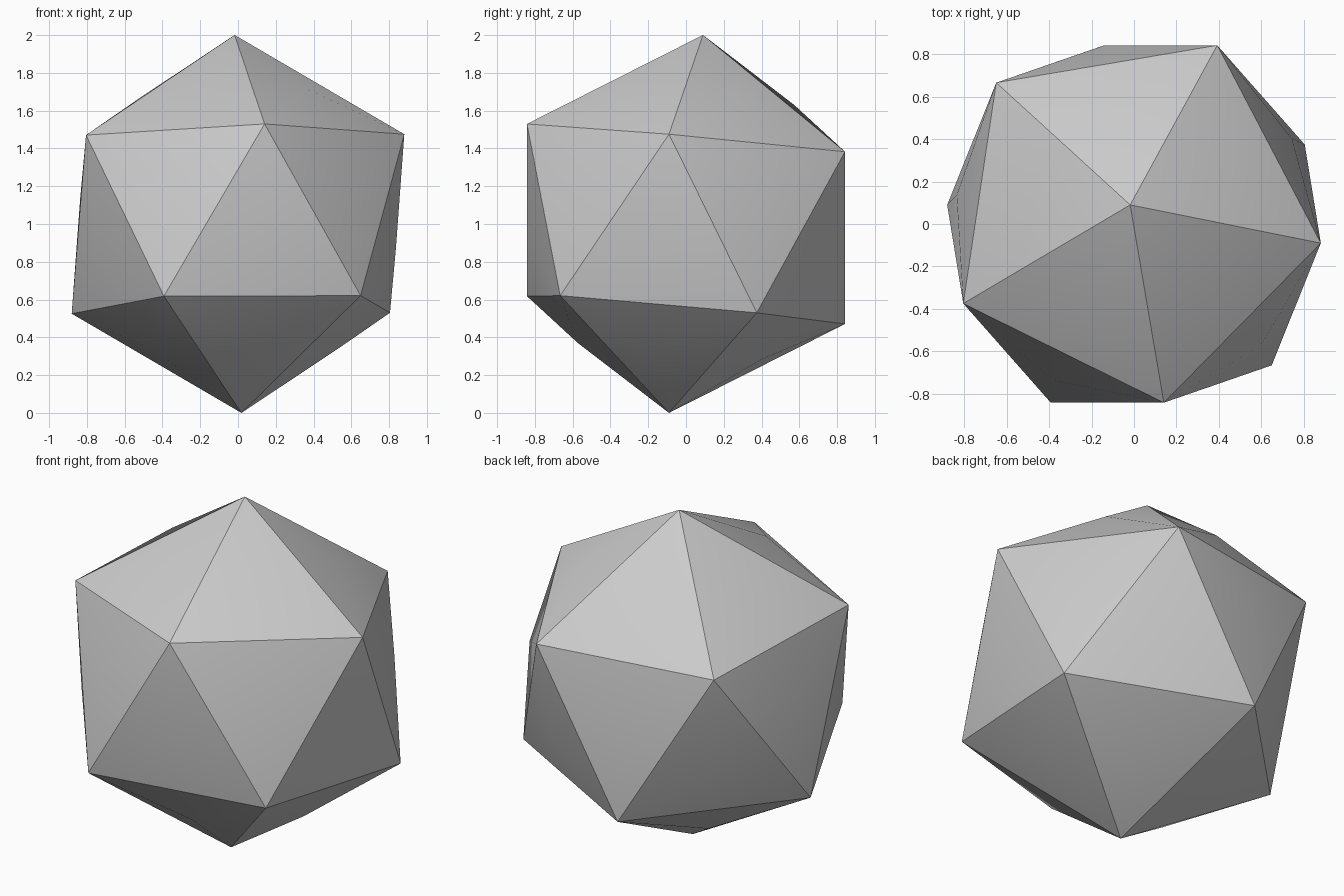
import bpy, bmesh
from mathutils import Vector, Matrix

cube = bpy.data.objects.get("Cube")
if cube:
    bpy.data.objects.remove(cube, do_unlink=True)

RADIUS = 1.0045     # corner distance from the centre
PEAK = 0.059        # height of the low pyramid on each face

# Single grey material
grey = bpy.data.materials.new("Plain Grey")
grey.use_nodes = True
colour = (0.6, 0.6, 0.6, 1.0)
grey.diffuse_color = colour
grey.node_tree.nodes["Principled BSDF"].inputs["Base Color"].default_value = colour

# Tilted frame: z axis through the top corner, x axis towards a side corner
up = Vector((-0.018, 0.09, 1.0)).normalized()
side = Vector((0.88, -0.09, 0.475))
across = (side - up * side.dot(up)).normalized()
tilt = Matrix((across, up.cross(across), up)).transposed()

# Twenty-sided solid with a shallow three-sided pyramid on every face
bm = bmesh.new()
bmesh.ops.create_icosphere(bm, subdivisions=1, radius=RADIUS)
bmesh.ops.poke(bm, faces=bm.faces[:], offset=PEAK)
bmesh.ops.recalc_face_normals(bm, faces=bm.faces[:])

# Main edges stay sharp, pyramid edges are smooth
for face in bm.faces:
    face.smooth = True
for edge in bm.edges:
    edge.smooth = any(v.co.length < 0.95 * RADIUS for v in edge.verts)

# Tilt the solid and stand it on its lowest corner
bmesh.ops.transform(bm, matrix=tilt.to_4x4(), verts=bm.verts[:])
lowest = min(v.co.z for v in bm.verts)
bmesh.ops.translate(bm, vec=(0, 0, -lowest), verts=bm.verts[:])

mesh = bpy.data.meshes.new("faceted_solid")
bm.to_mesh(mesh)
bm.free()
mesh.materials.append(grey)
solid = bpy.data.objects.new("faceted_solid", mesh)
bpy.context.collection.objects.link(solid)
